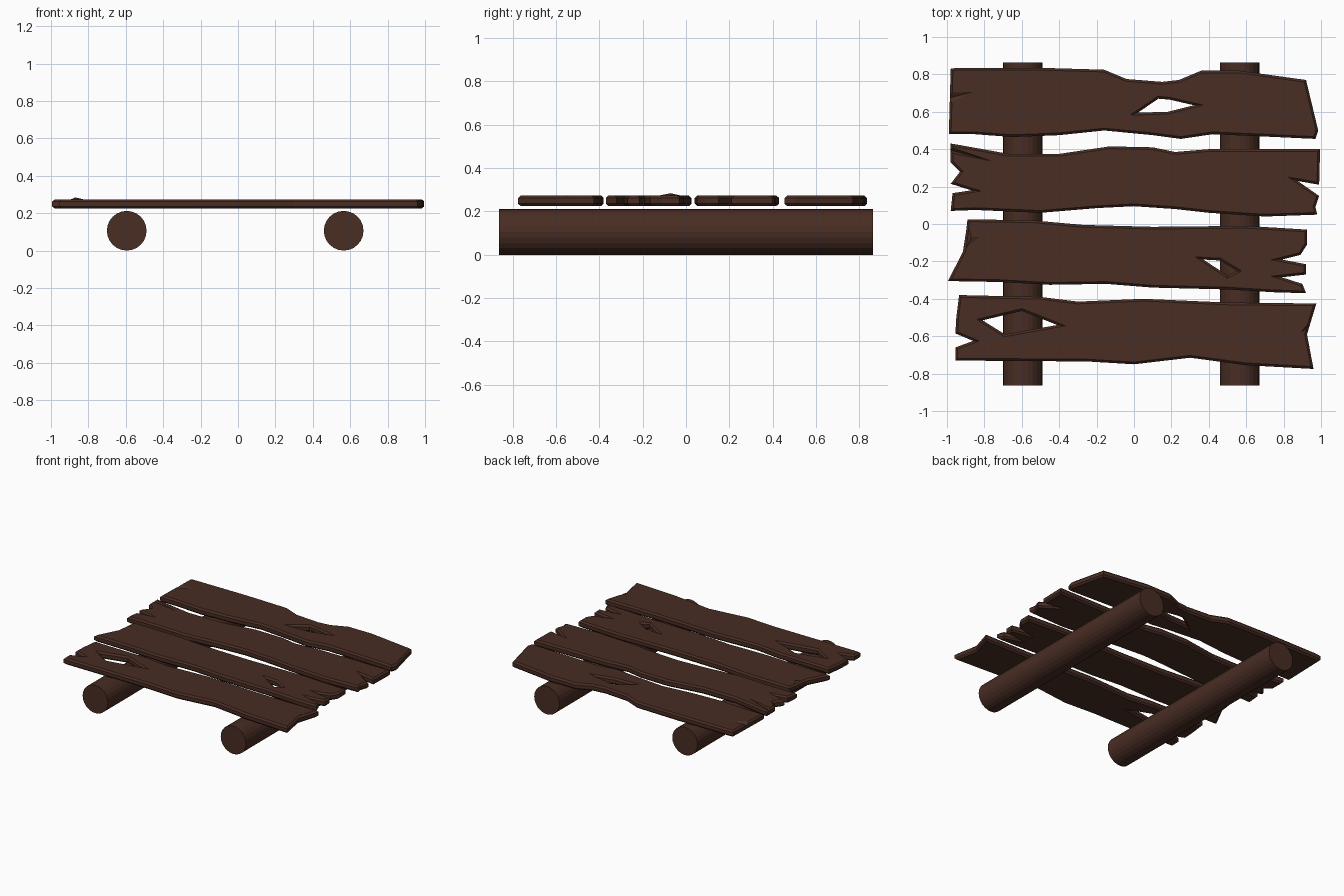
import bpy
import bmesh
import math
from mathutils import Vector

default_cube = bpy.data.objects.get("Cube")
if default_cube:
    bpy.data.objects.remove(default_cube, do_unlink=True)

PLANK_MIDDLE = 0.249   # height of the middle of the planks
PLANK_HALF = 0.025     # half of the plank thickness
CHAMFER = 0.012
PLANK_TOP = PLANK_MIDDLE + PLANK_HALF

# One dark wood colour for everything
wood = bpy.data.materials.new("dark_wood")
wood.use_nodes = True
wood_colour = (0.065, 0.026, 0.017, 1)
wood.diffuse_color = wood_colour
shader = wood.node_tree.nodes["Principled BSDF"]
shader.inputs["Base Color"].default_value = wood_colour
shader.inputs["Roughness"].default_value = 0.9


def make_object(name, data):
    obj = bpy.data.objects.new(name, data)
    bpy.context.collection.objects.link(obj)
    data.materials.append(wood)
    return obj


def make_active(obj):
    bpy.ops.object.select_all(action="DESELECT")
    obj.select_set(True)
    bpy.context.view_layer.objects.active = obj


def hull_mesh(name, points):
    """Closed solid wrapped around a few points."""
    bm = bmesh.new()
    for point in points:
        bm.verts.new(point)
    bmesh.ops.convex_hull(bm, input=bm.verts)
    bmesh.ops.recalc_face_normals(bm, faces=bm.faces)
    mesh = bpy.data.meshes.new(name)
    bm.to_mesh(mesh)
    bm.free()
    return make_object(name, mesh)


def cut_crack(plank, start, tip, width):
    """Carve a tapering V-shaped crack into the top, from the end inwards."""
    start, tip = Vector(start), Vector(tip)
    side = (tip - start).orthogonal().normalized() * width
    over = PLANK_TOP + 0.005
    cutter = hull_mesh("crack_cutter", [
        (*(start + side), over), (*(start - side), over), (*tip, over),
        (*start, PLANK_TOP - 0.02)])
    cutter.hide_render = True
    cut = plank.modifiers.new("crack", "BOOLEAN")
    cut.operation = "DIFFERENCE"
    cut.solver = "EXACT"
    cut.object = cutter
    make_active(plank)
    bpy.ops.object.modifier_apply(modifier=cut.name)
    bpy.data.objects.remove(cutter, do_unlink=True)


def make_plank(name, back, right_end, front, left_end, knot_hole=None, cracks=()):
    """Chamfered board; the outline runs clockwise seen from above."""
    curve = bpy.data.curves.new(name, "CURVE")
    curve.dimensions = "2D"
    curve.fill_mode = "BOTH"
    curve.extrude = PLANK_HALF - CHAMFER
    curve.bevel_depth = CHAMFER
    curve.bevel_resolution = 0
    curve.offset = -CHAMFER
    for outline in (back + right_end + front + left_end, knot_hole):
        if outline:
            spline = curve.splines.new("POLY")
            spline.points.add(len(outline) - 1)
            for point, (x, y) in zip(spline.points, outline):
                point.co = (x, y, 0, 1)
            spline.use_cyclic_u = True
    plank = make_object(name, curve)
    plank.location.z = PLANK_MIDDLE
    make_active(plank)
    bpy.ops.object.convert(target="MESH")
    plank = bpy.context.view_layer.objects.active

    # Weld the caps to the rim and keep every facet flat
    bm = bmesh.new()
    bm.from_mesh(plank.data)
    bmesh.ops.remove_doubles(bm, verts=bm.verts, dist=0.0002)
    bmesh.ops.recalc_face_normals(bm, faces=bm.faces)
    for face in bm.faces:
        face.smooth = False
    bm.to_mesh(plank.data)
    bm.free()
    for start, tip, width in cracks:
        cut_crack(plank, start, tip, width)
    return plank


# Round logs carrying the deck
for name, x in (("right_log", -0.595), ("left_log", 0.565)):
    radius = 0.106
    bpy.ops.mesh.primitive_cylinder_add(
        vertices=24, radius=radius, depth=1.726,
        location=(x, 0, radius), rotation=(math.pi / 2, 0, 0))
    log = bpy.context.object
    log.name = name
    log.data.materials.append(wood)

# Rearmost plank, with a waist and a knot hole
make_plank(
    "back_plank",
    back=[(-.98, .83), (-.95, .835), (-.5, .835), (-.16, .825), (-.04, .775),
          (.15, .76), (.24, .77), (.36, .82), (.56, .82), (.92, .77)],
    right_end=[(.985, .5), (.97, .455)],
    front=[(.65, .47), (.42, .48), (.25, .455), (.1, .475), (-.16, .5),
           (-.4, .475), (-.65, .465), (-.85, .48)],
    left_end=[(-.99, .48)],
    knot_hole=[(.02, .595), (.13, .67), (.19, .665), (.32, .635), (.18, .6)],
    cracks=[((-1, .67), (-.83, .715), .04)])

# Second plank, split at both ends
make_plank(
    "back_middle_plank",
    back=[(-.98, .43), (-.92, .42), (-.67, .375), (-.4, .375), (-.13, .415),
          (.1, .41), (.22, .385), (.4, .4)],
    right_end=[(.995, .4), (.99, .21), (.875, .23), (.99, .15), (.97, .09)],
    front=[(.98, .05), (.7, .04), (.4, .06), (.22, .08), (0, .095),
           (-.2, .085), (-.5, .06), (-.85, .075)],
    left_end=[(-.98, .07), (-.97, .165), (-.87, .18), (-.98, .215),
              (-.93, .28), (-.98, .33)],
    cracks=[((-1, .4), (-.7, .32), .02)])

# Third plank, slanted at one end and frayed at the other
make_plank(
    "front_middle_plank",
    back=[(-.89, .025), (-.55, .02), (-.27, -.005), (.1, -.015), (.6, -.01)],
    right_end=[(.925, -.03), (.925, -.11), (.89, -.165), (.79, -.19),
               (.92, -.215), (.92, -.27), (.79, -.285), (.9, -.32)],
    front=[(.92, -.37), (.75, -.365), (.5, -.35), (.1, -.34), (-.15, -.32),
           (-.45, -.325), (-.72, -.31)],
    left_end=[(-.995, -.305), (-.91, -.14)],
    knot_hole=[(.37, -.19), (.46, -.195), (.55, -.25), (.5, -.275)])

# Front plank, with a long knot hole
make_plank(
    "front_plank",
    back=[(-.935, -.38), (-.5, -.39), (-.3, -.415), (.05, -.4), (.5, -.42)],
    right_end=[(.975, -.425), (.925, -.59)],
    front=[(.96, -.775), (.6, -.755), (.3, -.715), (0, -.75), (-.25, -.735)],
    left_end=[(-.955, -.73), (-.955, -.66), (-.86, -.625), (-.955, -.585),
              (-.95, -.5)],
    knot_hole=[(-.81, -.515), (-.6, -.465), (-.41, -.54), (-.69, -.59)],
    cracks=[((.98, -.5), (.87, -.6), .02)])

# Lifted splinter on the slanted end of the third plank
hull_mesh("lifted_splinter", [
    (-.89, .01, .265), (-.92, -.18, .262), (-.8, -.07, .268), (-.87, -.07, .284)])
